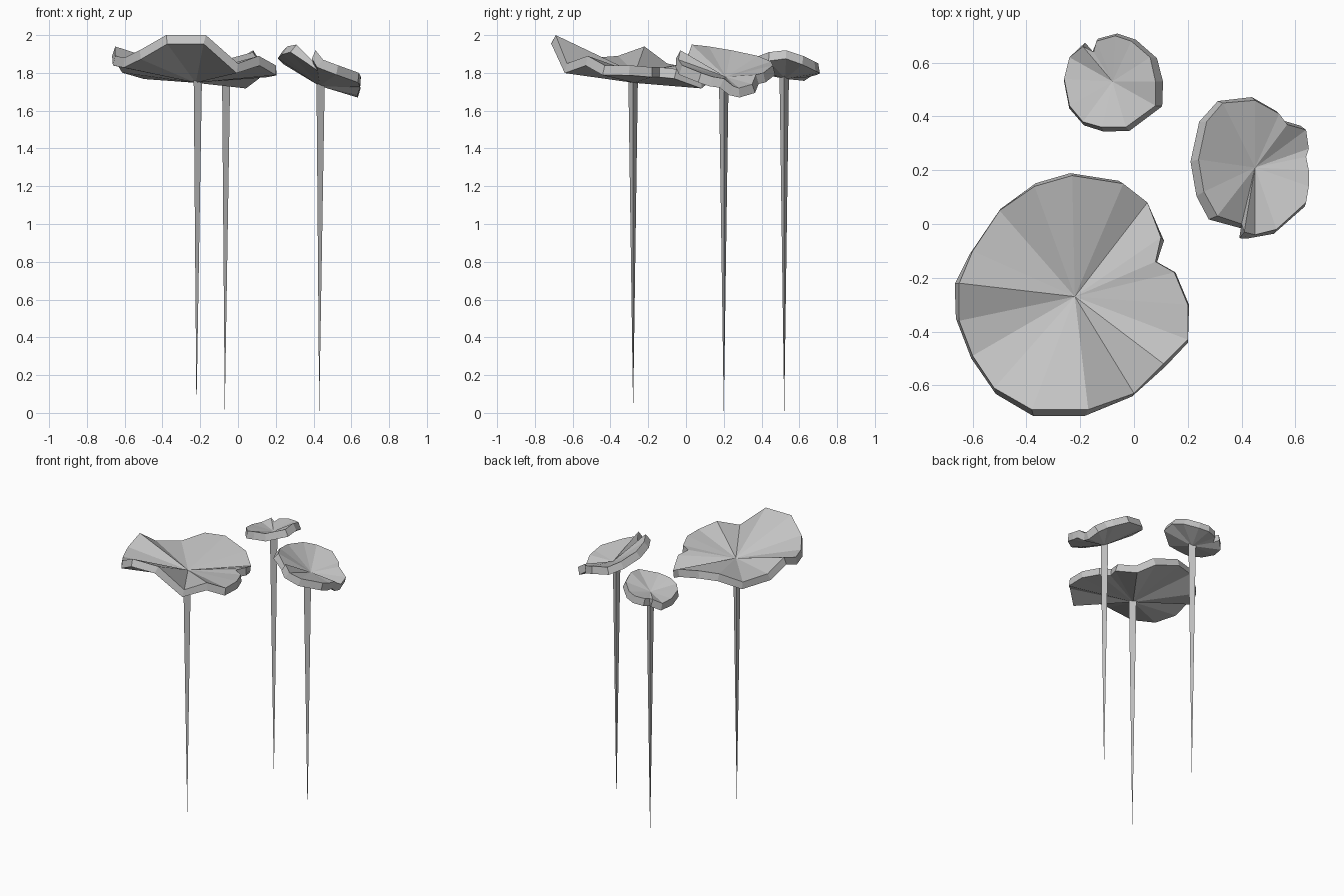
import bpy
import bmesh
from math import cos, sin, tau

cube = bpy.data.objects.get("Cube")
if cube:
    bpy.data.objects.remove(cube, do_unlink=True)

grey = bpy.data.materials.new("plain_grey")
grey.use_nodes = True
grey.diffuse_color = (0.55, 0.55, 0.55, 1)
grey.node_tree.nodes["Principled BSDF"].inputs["Base Color"].default_value = grey.diffuse_color


def finish(bm, name):
    """Turn the bmesh into a flat-shaded, coloured object."""
    bmesh.ops.recalc_face_normals(bm, faces=bm.faces) if name.endswith("stem") else None
    mesh = bpy.data.meshes.new(name)
    bm.to_mesh(mesh)
    bm.free()
    mesh.materials.append(grey)
    obj = bpy.data.objects.new(name, mesh)
    bpy.context.collection.objects.link(obj)
    return obj


def make_pad(name, centre, rim):
    """Wavy leaf: a fan of triangles round the centre, thickened downwards.
    The rim runs clockwise from the back, in hundredths from the centre."""
    bm = bmesh.new()
    hub = bm.verts.new(centre)
    edge = [bm.verts.new([c + offset / 100 for c, offset in zip(centre, point)])
            for point in rim]
    for previous, current in zip(edge[-1:] + edge[:-1], edge):
        bm.faces.new((hub, current, previous))
    pad = finish(bm, name)
    thicken = pad.modifiers.new("thickness", "SOLIDIFY")
    thicken.thickness = 0.053
    thicken.offset = -1


def make_stem(name, x, y, top, radius=0.029):
    """Three-sided stalk that tapers to a point on the ground."""
    bm = bmesh.new()
    tip = bm.verts.new((x, y, 0))
    ring = [bm.verts.new((x + radius * cos(tau * i / 3), y + radius * sin(tau * i / 3), top))
            for i in range(3)]
    bm.faces.new(ring)
    for i in range(3):
        bm.faces.new((tip, ring[i], ring[i - 1]))
    finish(bm, name)


# Large leaf at the front
large_rim = [
    (-1, 45, 8), (18, 42, 3), (27, 35, -3), (32, 22, 2), (30, 13, 3),
    (37, 9, 3), (42, -3, 4), (42, -16, 4), (33, -25, 9), (22, -36, 5),
    (5, -42, 20), (-16, -42, 20), (-30, -34, 12), (-38, -22, 8), (-43, -9, 9),
    (-43, 5, 14), (-38, 17, 5), (-28, 32, 2), (-15, 41, 8),
]
make_pad("large_leaf", (-0.22, -0.27, 1.8), large_rim)
make_stem("large_leaf_stem", -0.22, -0.28, 1.76)

# Tilted leaf at the side
side_rim = [
    (-12, 24, 8), (0, 25, 6), (9, 20, 2), (12, 16, 1), (19, 14, -4),
    (20, 7, -6), (19, 4, -5), (20, -1, -1), (20, -7, 0), (19, -13, 2),
    (8, -23, 6), (0, -25, 9), (-4, -24, 14), (-5, -21, 8), (-14, -18, 17),
    (-19, -9, 16), (-21, 3, 14), (-18, 17, 11),
]
make_pad("side_leaf", (0.45, 0.21, 1.78), side_rim)
make_stem("side_leaf_stem", 0.43, 0.2, 1.74)

# Small leaf at the back
back_rim = [
    (-6, 15, 2), (1, 17, 3), (7, 15, 4), (14, 9, 7), (16, 0, 10),
    (16, -9, 9), (5, -17, 6), (-4, -17, 5), (-11, -15, 3), (-16, -9, 2),
    (-18, 1, 0), (-16, 9, -1), (-11, 13, 2), (-7, 11, 1),
]
make_pad("back_leaf", (-0.08, 0.53, 1.82), back_rim)
make_stem("back_leaf_stem", -0.07, 0.52, 1.79)
